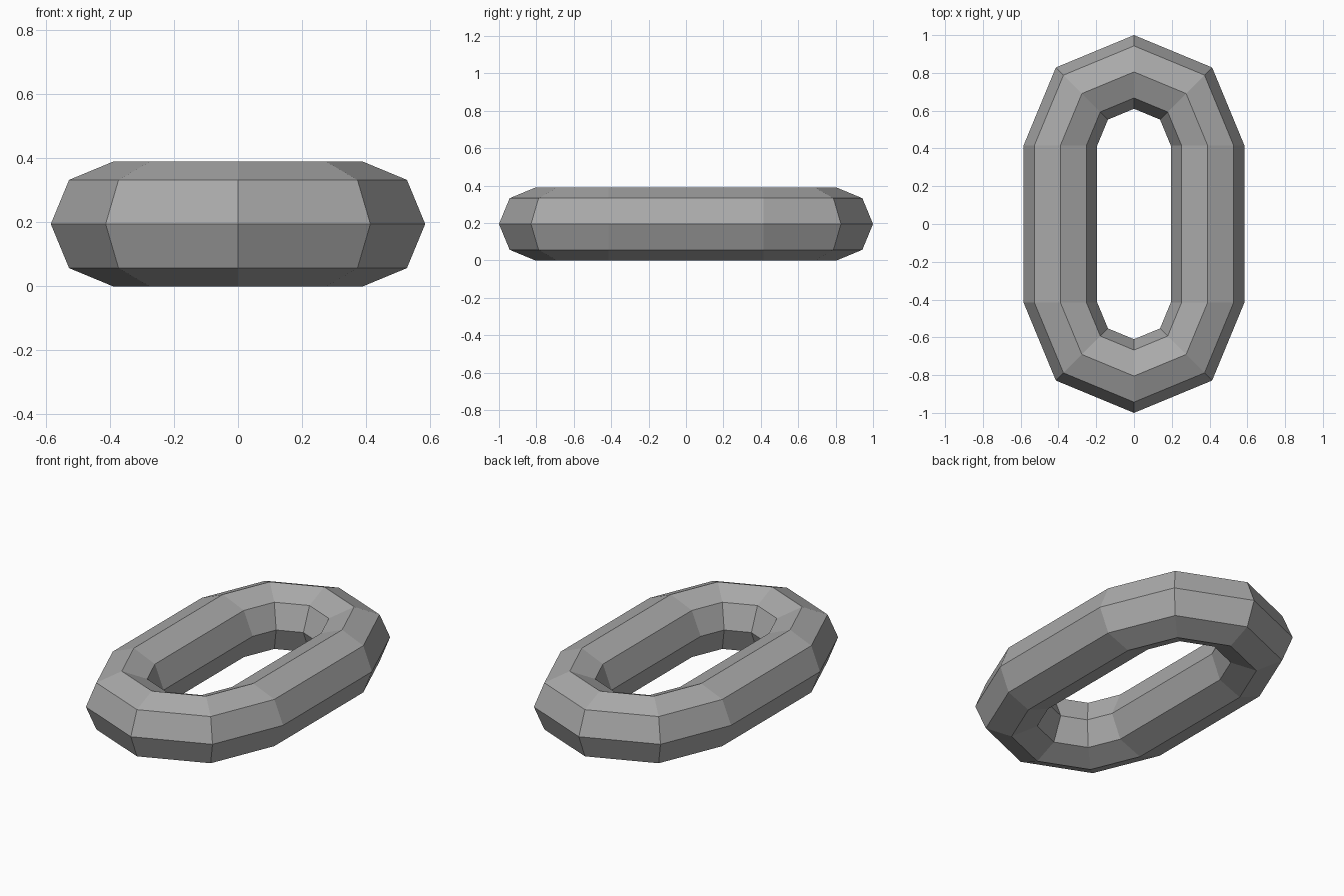
import bpy
import bmesh
from math import cos, sin, pi

cube = bpy.data.objects.get("Cube")
if cube:
    bpy.data.objects.remove(cube, do_unlink=True)

BEND = 0.39        # radius of the end bends, to the tube centre
TUBE = 0.195       # tube radius
STRAIGHT = 0.415   # half length of the straight sides
SIDES = 8          # sides of the tube
STEPS = 4          # segments in each end bend

steel = bpy.data.materials.new("grey_steel")
steel.use_nodes = True
grey = (0.4, 0.4, 0.4, 1)
steel.diffuse_color = grey
steel.node_tree.nodes["Principled BSDF"].inputs["Base Color"].default_value = grey


def tube_ring(bm, angle, shift):
    """One tube cross-section, turned about the bend centre."""
    ring = []
    for i in range(SIDES):
        t = 2 * pi * i / SIDES
        reach = BEND + TUBE * cos(t)
        ring.append(bm.verts.new((reach * cos(angle),
                                  reach * sin(angle) + shift,
                                  TUBE + TUBE * sin(t))))
    return ring


# Rings around both end bends; the straight sides bridge between them
bm = bmesh.new()
rings = []
for start, shift in ((0, STRAIGHT), (pi, -STRAIGHT)):
    for k in range(STEPS + 1):
        rings.append(tube_ring(bm, start + pi * k / STEPS, shift))

for a, b in zip(rings, rings[1:] + rings[:1]):
    for i in range(SIDES):
        j = (i + 1) % SIDES
        bm.faces.new((a[i], b[i], b[j], a[j]))
bmesh.ops.recalc_face_normals(bm, faces=bm.faces)

mesh = bpy.data.meshes.new("chain_link")
bm.to_mesh(mesh)
bm.free()
mesh.materials.append(steel)
link = bpy.data.objects.new("chain_link", mesh)
bpy.context.collection.objects.link(link)
